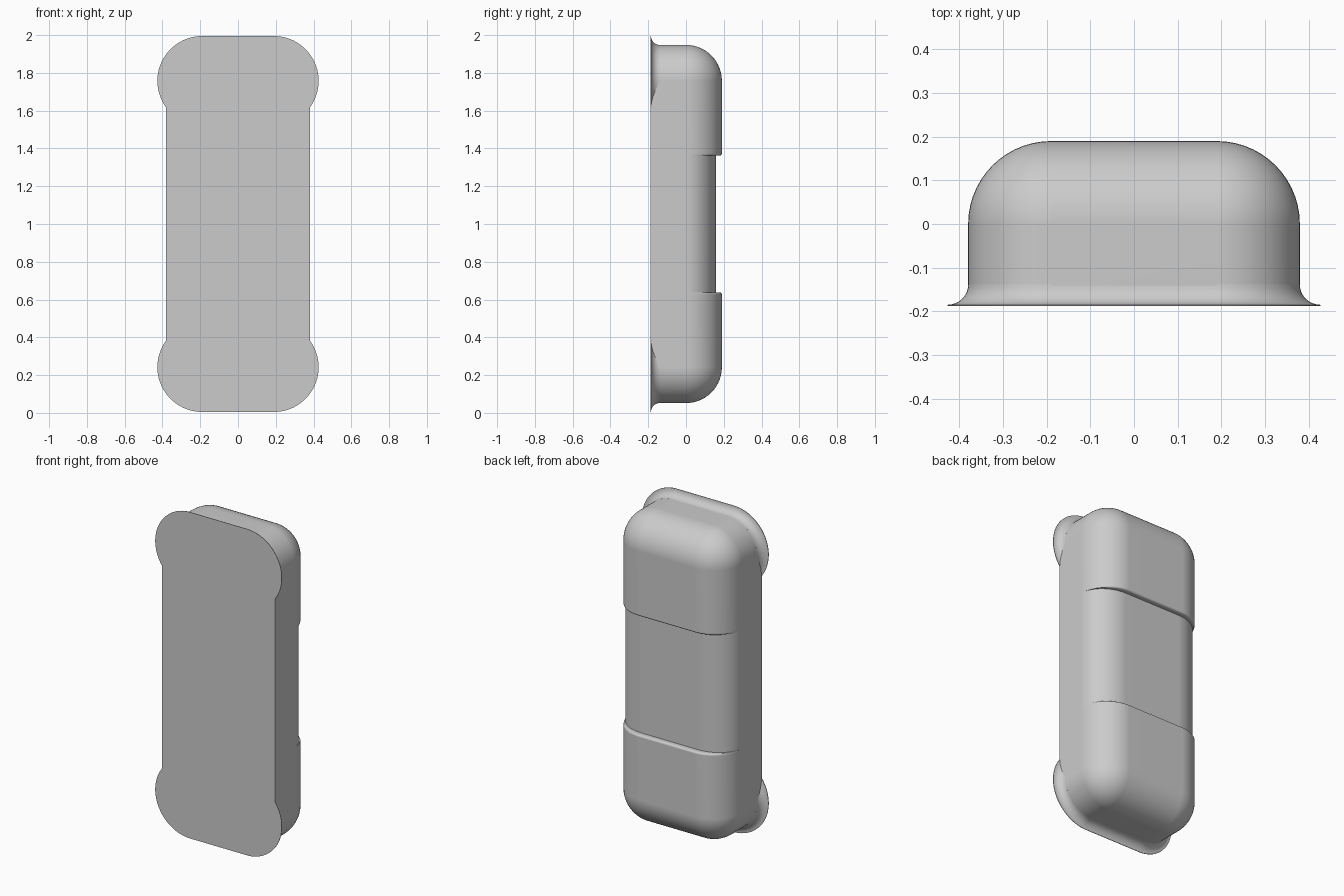
import bpy, bmesh, math

cube = bpy.data.objects.get("Cube")
if cube:
    bpy.data.objects.remove(cube)

R = 0.19          # corner radius of the body
FRONT = -0.188    # flat front plane
CENTER_Z = 0.758  # corner centre, measured from mid height
STEPS = 14

grey = bpy.data.materials.new("plain_grey")
grey.use_nodes = True
grey.diffuse_color = (0.6, 0.6, 0.6, 1)
grey.node_tree.nodes["Principled BSDF"].inputs["Base Color"].default_value = (0.6, 0.6, 0.6, 1)


def quarter(n=STEPS):
    return [math.pi / 2 * i / n for i in range(n + 1)]


def loft(name, rings):
    """Skin closed rings of equal length and cap both ends."""
    bm = bmesh.new()
    rows = [[bm.verts.new(p) for p in ring] for ring in rings]
    n = len(rows[0])
    for a, b in zip(rows, rows[1:]):
        for i in range(n):
            j = (i + 1) % n
            bm.faces.new((a[i], a[j], b[j], b[i]))
    bm.faces.new(rows[0])
    bm.faces.new(rows[-1])
    bmesh.ops.remove_doubles(bm, verts=bm.verts, dist=0.0002)
    bmesh.ops.recalc_face_normals(bm, faces=bm.faces)
    mesh = bpy.data.meshes.new(name)
    bm.to_mesh(mesh)
    bm.free()
    mesh.materials.append(grey)
    obj = bpy.data.objects.new(name, mesh)
    bpy.context.collection.objects.link(obj)
    bpy.ops.object.select_all(action="DESELECT")
    obj.select_set(True)
    bpy.context.view_layer.objects.active = obj
    bpy.ops.object.shade_smooth_by_angle(angle=math.radians(35))
    normals = obj.modifiers.new("Flat face weighting", "WEIGHTED_NORMAL")
    normals.keep_sharp = True
    return obj


def body_ring(z, rx, ry):
    """Square front, rounded back."""
    half = [(R + rx, FRONT)] + [(R + rx * math.cos(a), ry * math.sin(a)) for a in quarter()]
    return [(x, y, z + 1) for x, y in half] + [(-x, y, z + 1) for x, y in reversed(half)]


# Body: rounded ends, with a shallow recess across the back
LIP, EDGE, FLOOR = 0.012, 0.362, 0.158
upper = [(EDGE, R, FLOOR)]
upper += [(EDGE + LIP * (1 - math.cos(a)), R, R - LIP * (1 - math.sin(a))) for a in quarter(4)]
upper += [(CENTER_Z + R * math.sin(a), R * math.cos(a), R * math.cos(a)) for a in quarter()]
lower = [(-z, rx, ry) for z, rx, ry in reversed(upper)]
loft("body", [body_ring(*s) for s in lower + upper])

# End flanges: stadium outlines flaring towards the front
FLARE = 0.047
for name, side in (("top_flange", 1), ("bottom_flange", -1)):
    rings = []
    profile = [(R + FLARE, FRONT)]
    profile += [(R + FLARE * (1 - math.sin(a)), FRONT + 0.003 + FLARE * (1 - math.cos(a)))
                for a in quarter(8)]
    for radius, y in profile:
        ring = []
        for k in range(64):
            a = 2 * math.pi * (k + 0.5) / 64
            x = math.copysign(R, math.cos(a)) + radius * math.cos(a)
            ring.append((x, y, 1 + side * CENTER_Z + radius * math.sin(a)))
        rings.append(ring)
    loft(name, rings)
